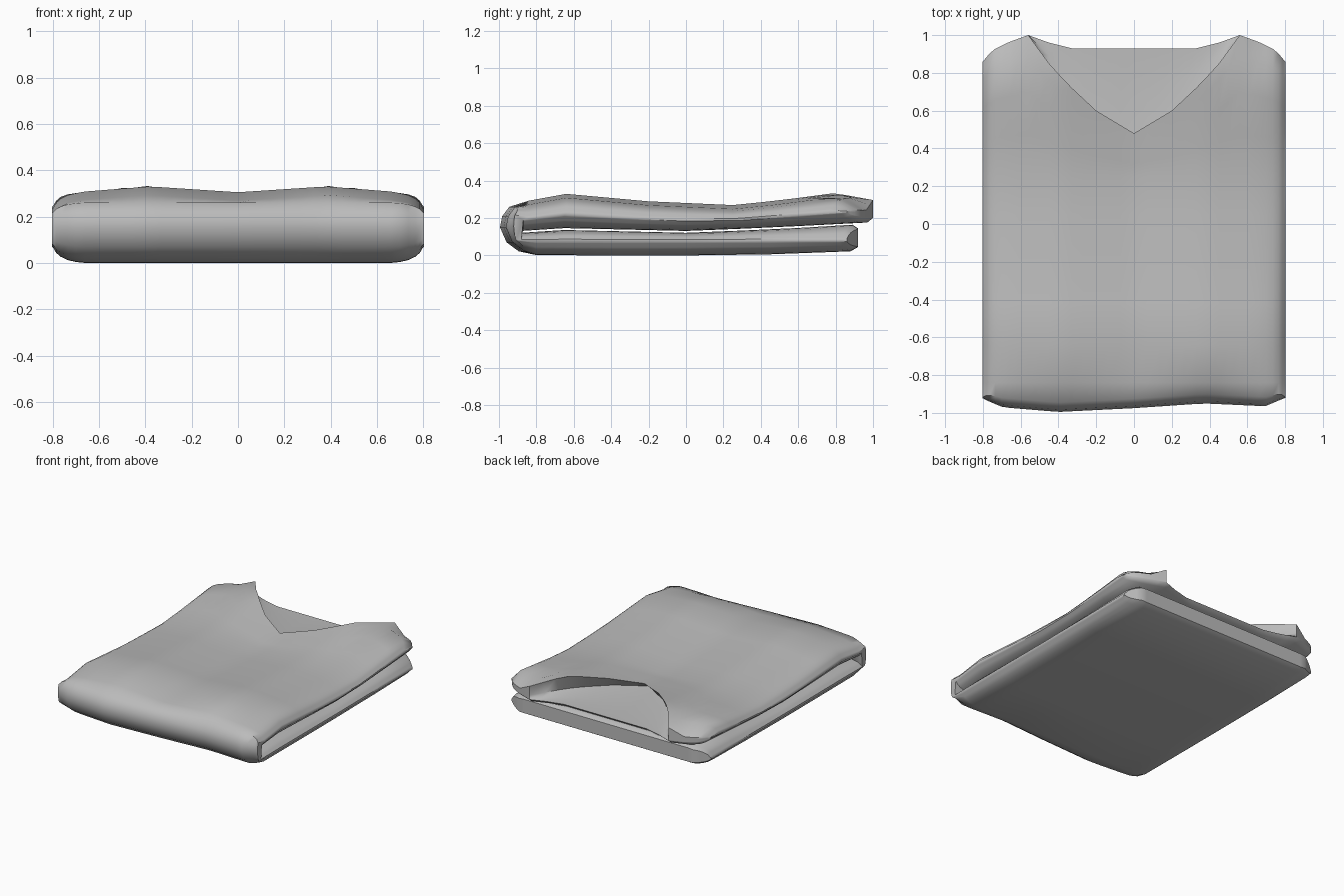
import bpy, bmesh, math

cube = bpy.data.objects.get("Cube")
if cube:
    bpy.data.objects.remove(cube)


def lerp_table(table, v):
    """Piecewise linear lookup in a list of (position, value) pairs."""
    if v <= table[0][0]:
        return table[0][1]
    for (a, p), (b, q) in zip(table, table[1:]):
        if v <= b:
            return p + (q - p) * (v - a) / (b - a)
    return table[-1][1]


# Shape of the folded cloth
FRONT = [(-.8, -.94), (-.7, -.97), (-.4, -.995), (0, -.975), (.37, -.95), (.7, -.965), (.8, -.93)]
NECK = [(0, .48), (.2, .6), (.35, .74), (.45, .85), (.56, 1), (.67, .96), (.75, .92), (.8, .86)]
BACK_NECK = [(0, .93), (.33, .93), (.45, .96), (.56, 1), (.67, .96), (.75, .92), (.8, .86)]
LOWER_BACK = [(0, .92), (.7, .92), (.8, .86)]
TOP = [(-.86, .29), (-.64, .33), (-.2, .29), (.25, .27), (.5, .295), (.8, .335), (1, .31)]
SLOT = [(-.88, .125), (-.65, .14), (0, .125), (.5, .145), (.92, .17)]
RIDGE = [(0, -.025), (.38, 0), (.7, -.025)]
PLUMP = [(.66, 1), (.72, .92), (.76, .72), (.785, .45), (.8, .12)]


def section(x):
    """Closed outline in (y, z) of the two folded layers at one x."""
    ax = abs(x)
    front, neck, back = lerp_table(FRONT, x), lerp_table(NECK, ax), lerp_table(BACK_NECK, ax)
    low, s = lerp_table(LOWER_BACK, ax), lerp_table(PLUMP, ax)
    pts = []

    def add(y, z, my, mz):
        pts.append((x, my + s * (y - my), mz + s * (z - mz)))

    def slot(y):
        return lerp_table(SLOT, y)

    def top(y):
        return lerp_table(TOP, y) + lerp_table(RIDGE, ax)

    def upper_mid(y):
        return (top(y) + slot(y)) / 2

    # lower layer: top face towards the back, blunt back edge, underside
    for y in (-.88, -.65, -.3, 0, .3, .6, low - .03):
        add(y, slot(y) - .004, y, .08)
    add(low, slot(low) - .025, low, .08)
    add(low, .045, low, .08)
    add(low - .04, .022, low - .04, .08)
    for y, z in ((.45, .006), (0, 0), (-.4, 0), (-.8, .002)):
        add(y, z, y, .08)
    # rounded fold at the front
    for d, z in ((.1, .022), (.035, .07), (0, .15), (.012, .21), (.05, .26)):
        add(front + d, z, -.92, .09 + (z - .02) * .5)
    # upper front panel up to the neckline
    for y in (-.84, -.64, -.42, -.2, .05, .25):
        add(y, top(y), y, upper_mid(y))
    for t in (.3, .6, .85):
        y = .25 + t * (neck - .25)
        add(y, top(y), y, upper_mid(y))
    hem = lerp_table([(.56, 0), (.66, .05)], ax)
    add(neck, top(neck) - hem, neck, upper_mid(neck))
    # inside of the neck opening down to the back panel
    gap = back - neck
    tuck = min(.05, gap * .3)
    for y, z in ((neck - tuck, .23), (neck + gap * .4, .205), (back, .2)):
        add(y, z, y, upper_mid(y))
    # underside of the upper layer, back into the slot
    for y in (back - .03, .6, .3, 0, -.3, -.65, -.87):
        add(y, slot(y) + .006, y, upper_mid(y))
    return pts


# Loft the sections across the width
half = [0, .07, .14, .2, .27, .33, .39, .45, .5, .56, .61, .66, .7, .735, .765, .785, .797, .802]
stations = [-x for x in reversed(half[1:])] + half
bm = bmesh.new()
rings = [[bm.verts.new(p) for p in section(x)] for x in stations]
count = len(rings[0])
for a, b in zip(rings, rings[1:]):
    for i in range(count):
        j = (i + 1) % count
        bm.faces.new((a[i], a[j], b[j], b[i]))
for ring in (rings[0], rings[-1]):
    bm.faces.new(ring)
bmesh.ops.remove_doubles(bm, verts=bm.verts, dist=.0005)
bmesh.ops.recalc_face_normals(bm, faces=bm.faces)
mesh = bpy.data.meshes.new("folded_sweater")
bm.to_mesh(mesh)
bm.free()
sweater = bpy.data.objects.new("folded_sweater", mesh)
bpy.context.collection.objects.link(sweater)

# Plain grey cloth
cloth = bpy.data.materials.new("grey_cloth")
cloth.use_nodes = True
grey = (.5, .5, .5, 1)
cloth.diffuse_color = grey
cloth.node_tree.nodes["Principled BSDF"].inputs["Base Color"].default_value = grey
mesh.materials.append(cloth)

bpy.context.view_layer.objects.active = sweater
sweater.select_set(True)
bpy.ops.object.shade_smooth_by_angle(angle=math.radians(50))
